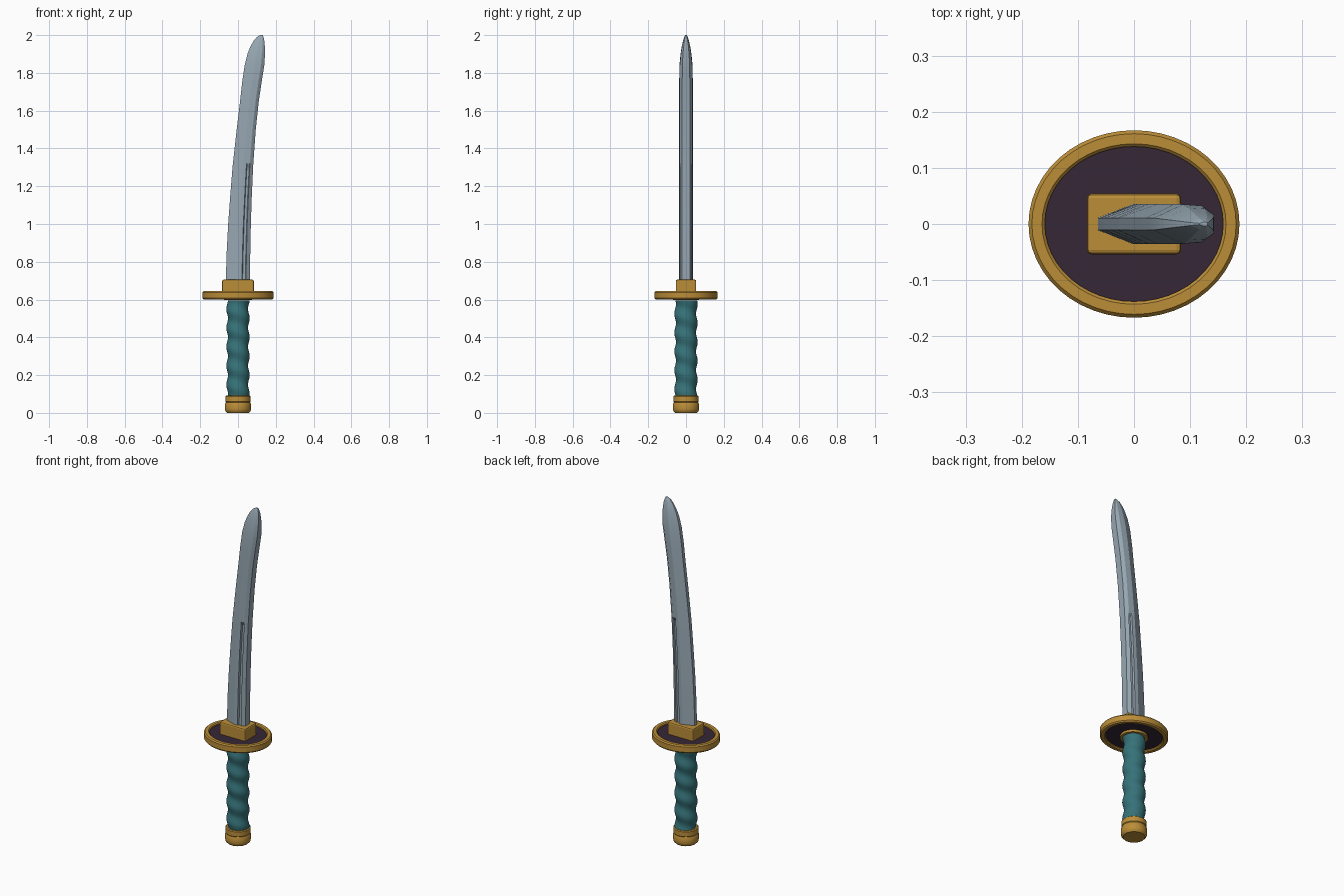
import bpy, bmesh, math

cube = bpy.data.objects.get("Cube")
if cube:
    bpy.data.objects.remove(cube, do_unlink=True)


def material(name, rgb):
    m = bpy.data.materials.new(name)
    m.use_nodes = True
    m.diffuse_color = (*rgb, 1)
    m.node_tree.nodes["Principled BSDF"].inputs["Base Color"].default_value = (*rgb, 1)
    return m


gold = material("gold", (0.50, 0.27, 0.04))
dark = material("dark plum", (0.035, 0.02, 0.035))
teal = material("teal wrap", (0.036, 0.17, 0.19))
steel = material("blue grey steel", (0.31, 0.39, 0.45))


def loft(name, rings, mat, closed=False, smooth=0):
    """Skin a stack of rings; cap the ends, or join them when closed."""
    bm = bmesh.new()
    loops = [[bm.verts.new(p) for p in ring] for ring in rings]
    n = len(loops[0])
    pairs = list(zip(loops, loops[1:]))
    if closed:
        pairs.append((loops[-1], loops[0]))
    else:
        bm.faces.new(loops[0])
        bm.faces.new(loops[-1])
    for a, b in pairs:
        for i in range(n):
            j = (i + 1) % n
            bm.faces.new((a[i], a[j], b[j], b[i]))
    bmesh.ops.recalc_face_normals(bm, faces=bm.faces)
    mesh = bpy.data.meshes.new(name)
    bm.to_mesh(mesh)
    bm.free()
    mesh.materials.append(mat)
    ob = bpy.data.objects.new(name, mesh)
    bpy.context.collection.objects.link(ob)
    if smooth:
        bpy.ops.object.select_all(action="DESELECT")
        ob.select_set(True)
        bpy.context.view_layer.objects.active = ob
        bpy.ops.object.shade_smooth_by_angle(angle=math.radians(smooth))
    return ob


def oval(rx, ry, z, n=48):
    angles = [2 * math.pi * i / n for i in range(n)]
    return [(rx * math.cos(a), ry * math.sin(a), z) for a in angles]


# Pommel with a shallow groove
pommel = [(0.058, 0), (0.067, 0.01), (0.069, 0.02), (0.069, 0.046), (0.064, 0.056),
          (0.067, 0.06), (0.067, 0.088), (0.062, 0.092)]
loft("pommel", [oval(r, r, z, 32) for r, z in pommel], gold, smooth=35)

# Grip wrapped in a winding cord
rings = []
for k in range(61):
    z = 0.085 + 0.51 * k / 60
    ring = []
    for i in range(32):
        a = 2 * math.pi * i / 32
        r = 0.0575 + 0.0045 * math.cos(2 * math.pi * z / 0.1 + a)
        ring.append((r * math.cos(a), r * math.sin(a), z))
    rings.append(ring)
loft("grip", rings, teal, smooth=40)
loft("grip_collar", [oval(0.075, 0.07, z) for z in (0.597, 0.615)], gold, smooth=35)

# Guard: raised rim around a thin dark disc
rim = [(0, 0.607), (0, 0.638), (0.006, 0.645), (0.024, 0.645), (0.029, 0.64),
       (0.029, 0.605), (0.024, 0.6), (0.006, 0.6)]
loft("guard_rim", [oval(0.188 - d, 0.167 - d, z) for d, z in rim], gold, closed=True, smooth=35)
loft("guard_disc", [oval(0.163, 0.142, z) for z in (0.61, 0.634)], dark, smooth=35)

# Collar block that holds the blade
bpy.ops.mesh.primitive_cube_add(size=1, location=(0, 0, 0.665))
block = bpy.context.object
block.name = "blade_collar"
block.dimensions = (0.168, 0.108, 0.08)
bpy.ops.object.transform_apply(location=False, rotation=False, scale=True)
bevel = block.modifiers.new("Bevel", "BEVEL")
bevel.width = 0.008
bevel.segments = 2
block.data.materials.append(gold)

# Blade stations: height, cutting edge x, spine x, thickness factor
stations = [(0.68, -0.065, 0.062, 1), (0.85, -0.06, 0.065, 1), (1.0, -0.052, 0.068, 1),
            (1.15, -0.041, 0.073, 1), (1.3, -0.029, 0.08, 1), (1.32, -0.027, 0.081, 1),
            (1.5, -0.007, 0.094, 1), (1.65, 0.011, 0.11, 1), (1.75, 0.022, 0.125, 1),
            (1.84, 0.035, 0.139, 0.97), (1.9, 0.05, 0.143, 0.8), (1.94, 0.066, 0.142, 0.62),
            (1.97, 0.083, 0.139, 0.43), (1.99, 0.1, 0.135, 0.25), (2.0, 0.117, 0.131, 0.1)]
# Half section across the width: fraction, half thickness, groove depth
section = [(0, 0.011, 0), (0.5, 0.036, 0), (0.67, 0.035, 0), (0.7, 0.0345, 0.01),
           (0.81, 0.034, 0.01), (0.84, 0.033, 0), (1, 0.02, 0)]
rings = []
for z, x0, x1, t in stations:
    cut = 1 if z <= 1.3 else 0
    half = [(x0 + (x1 - x0) * u, t * (y - cut * d), z) for u, y, d in section]
    rings.append(half + [(x, -y, h) for x, y, h in reversed(half)])
loft("blade", rings, steel, smooth=12)
